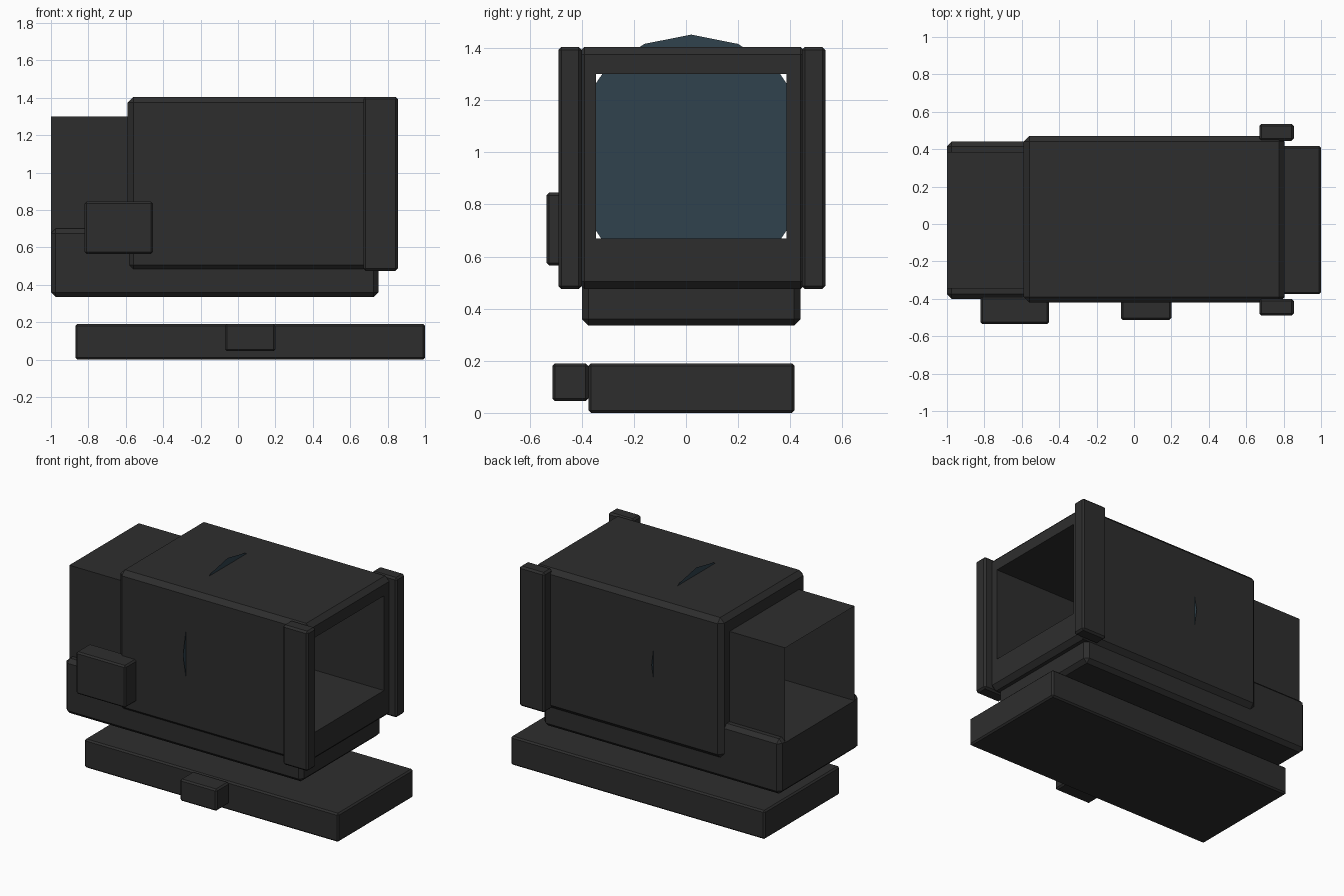
import bpy, bmesh, math
from mathutils import Vector

default = bpy.data.objects.get("Cube")
if default:
    bpy.data.objects.remove(default, do_unlink=True)


def material(name, colour):
    m = bpy.data.materials.new(name)
    m.use_nodes = True
    m.diffuse_color = (*colour, 1)
    m.node_tree.nodes["Principled BSDF"].inputs["Base Color"].default_value = (*colour, 1)
    return m


BLACK = material("matte_black", (0.027, 0.027, 0.027))
GLASS = material("tinted_glass", (0.03, 0.055, 0.075))


def add(name, bm, mat):
    mesh = bpy.data.meshes.new(name)
    bm.to_mesh(mesh)
    bm.free()
    mesh.materials.append(mat)
    ob = bpy.data.objects.new(name, mesh)
    bpy.context.scene.collection.objects.link(ob)
    return ob


def box(name, xs, ys, zs, bevel=0.0, open_ends=False):
    """Box between the given limits, with chamfered edges or open x ends."""
    bm = bmesh.new()
    bmesh.ops.create_cube(bm, size=1)
    limits = (xs, ys, zs)
    for v in bm.verts:
        v.co = Vector([l[0] if c < 0 else l[1] for c, l in zip(v.co, limits)])
    if open_ends:
        bm.normal_update()
        ends = [f for f in bm.faces if abs(f.normal.x) > 0.9]
        bmesh.ops.delete(bm, geom=ends, context='FACES')
    if bevel:
        bmesh.ops.bevel(bm, geom=bm.edges[:], offset=bevel, segments=1,
                        affect='EDGES', profile=0.5)
    return add(name, bm, BLACK)


def cut(ob, cutter):
    mod = ob.modifiers.new("tunnel", 'BOOLEAN')
    mod.operation = 'DIFFERENCE'
    mod.solver = 'EXACT'
    mod.object = cutter
    bpy.context.view_layer.update()
    result = ob.evaluated_get(bpy.context.evaluated_depsgraph_get())
    mesh = bpy.data.meshes.new_from_object(result)
    ob.modifiers.clear()
    ob.data = mesh


# Limits of the viewing tunnel
TUNNEL_Y, TUNNEL_Z = (-0.345, 0.385), (0.67, 1.3)

# Housing and body base, both cut by the tunnel
housing = box("housing", (-0.59, 0.805), (-0.42, 0.47), (0.475, 1.405), 0.03)
base = box("body_base", (-1, 0.75), (-0.4, 0.44), (0.335, 0.7), 0.025)
cutter = box("tunnel_cutter", (-1.2, 1.2), TUNNEL_Y, TUNNEL_Z)
cutter.hide_render = True
for part in (housing, base):
    cut(part, cutter)
bpy.data.objects.remove(cutter, do_unlink=True)

# Thin rear hood continuing the tunnel
box("rear_hood", (-1, -0.57), TUNNEL_Y, TUNNEL_Z, open_ends=True)

# Guard posts beside the window
for side, ys in (("right", (-0.49, -0.4)), ("left", (0.445, 0.535))):
    box("guard_post_" + side, (0.67, 0.855), ys, (0.475, 1.405), 0.012)

# Mounting rail with its clamp knob, and the side control block
box("mounting_rail", (-0.87, 1), (-0.375, 0.417), (0, 0.19), 0.01)
box("clamp_knob", (-0.07, 0.2), (-0.513, -0.375), (0.045, 0.19), 0.01)
box("control_block", (-0.82, -0.455), (-0.535, -0.39), (0.565, 0.845), 0.01)

# Flat sixteen-sided lens across the tunnel
bm = bmesh.new()
R = 0.47
rim = [bm.verts.new((-0.09, 0.02 + R * math.cos(a), 0.982 + R * math.sin(a)))
       for a in (i * math.tau / 16 for i in range(16))]
bm.faces.new(rim)
add("lens", bm, GLASS)
